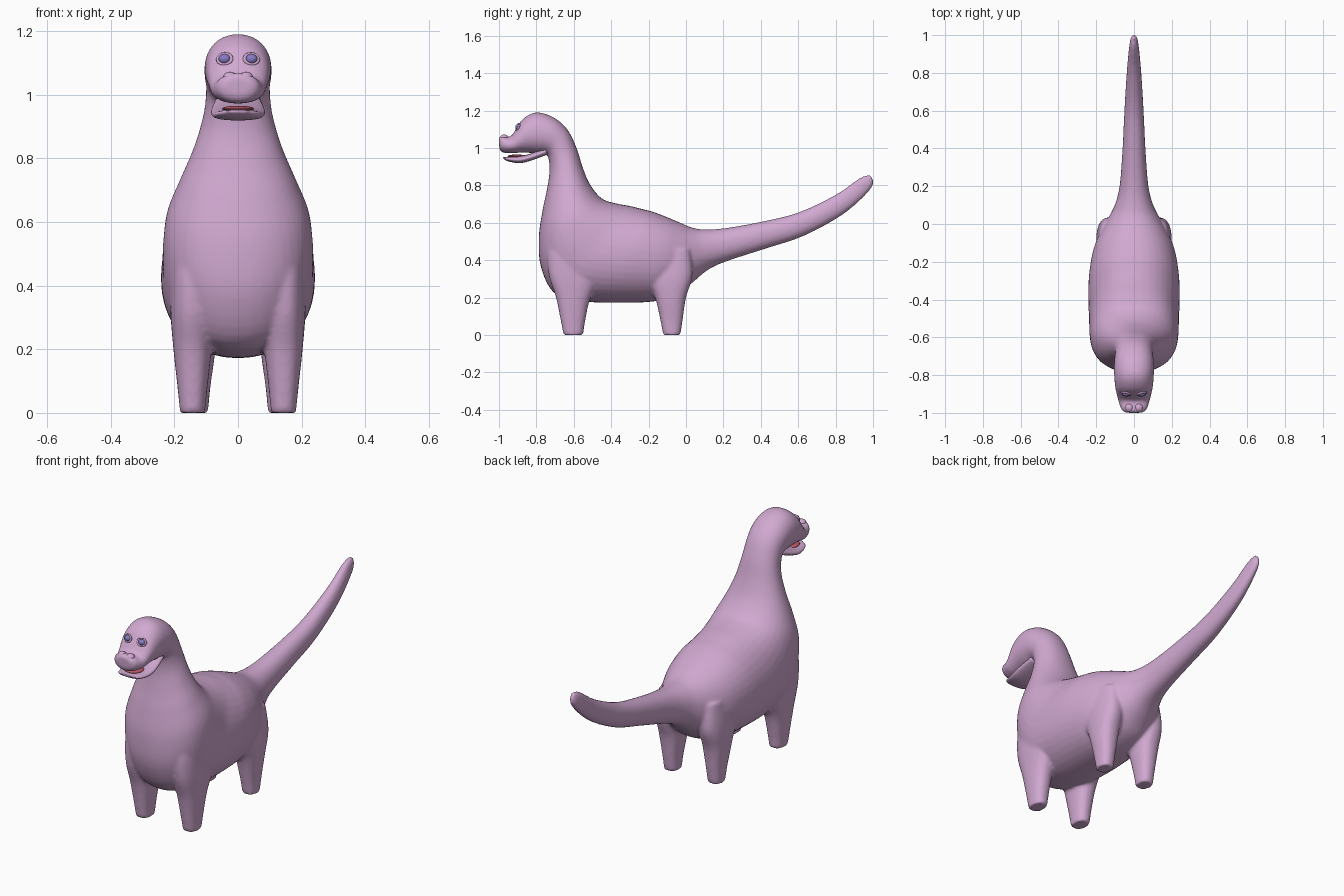
import bpy, bmesh, math
from mathutils import Vector


def material(name, rgb):
    m = bpy.data.materials.new(name)
    m.diffuse_color = (*rgb, 1)
    return m


PINK = material("pink_skin", (0.64, 0.40, 0.64))
RED = material("red_mouth", (0.50, 0.10, 0.13))
VIOLET = material("violet_eye", (0.24, 0.20, 0.55))


def spline(a, b, c, d, t):
    return 0.5 * (2 * b + (c - a) * t + (2 * a - 5 * b + 4 * c - d) * t * t
                  + (3 * b - a - 3 * c + d) * t ** 3)


def loft(bm, rings, cx=0.0, power=2.0, sides=40, steps=5):
    """Skin smooth rings; each is (y1, z1, y2, z2, half_width)."""
    n, dense = len(rings), []
    for i in range(n - 1):
        k = [rings[max(i - 1, 0)], rings[i], rings[i + 1], rings[min(i + 2, n - 1)]]
        for s in range(steps):
            dense.append([spline(*v, s / steps) for v in zip(*k)])
    dense.append(rings[-1])
    loops = []
    for y1, z1, y2, z2, w in dense:
        loop = []
        for j in range(sides):
            a = math.tau * j / sides
            c, s = math.cos(a), math.sin(a)
            c = math.copysign(abs(c) ** (2 / power), c)
            s = math.copysign(abs(s) ** (2 / power), s)
            loop.append(bm.verts.new((cx + w * s, (y1 + y2) / 2 + c * (y1 - y2) / 2,
                                      (z1 + z2) / 2 + c * (z1 - z2) / 2)))
        loops.append(loop)
    for a, b in zip(loops, loops[1:]):
        for j in range(sides):
            k = (j + 1) % sides
            bm.faces.new((a[j], a[k], b[k], b[j]))
    bm.faces.new(loops[0])
    bm.faces.new(loops[-1])


def finish(bm, name, mat):
    bmesh.ops.recalc_face_normals(bm, faces=bm.faces)
    for f in bm.faces:
        f.smooth = True
    me = bpy.data.meshes.new(name)
    bm.to_mesh(me)
    bm.free()
    ob = bpy.data.objects.new(name, me)
    bpy.context.collection.objects.link(ob)
    me.materials.append(mat)
    return ob


def ball(name, loc, size, mat):
    bpy.ops.mesh.primitive_uv_sphere_add(segments=24, ring_count=14, location=loc)
    ob = bpy.context.object
    ob.name, ob.scale = name, size
    ob.data.materials.append(mat)
    bpy.ops.object.shade_smooth()
    return ob


# head, neck, torso and tail in one sweep
HEAD_NECK = [
    (-1.00, 1.055, -0.998, 0.995, 0.045),
    (-0.985, 1.07, -0.98, 0.975, 0.067),
    (-0.94, 1.06, -0.93, 0.972, 0.084),
    (-0.91, 1.10, -0.89, 0.975, 0.092),
    (-0.87, 1.157, -0.85, 0.975, 0.10),
    (-0.80, 1.19, -0.80, 0.970, 0.105),
    (-0.71, 1.165, -0.755, 0.968, 0.105),
    (-0.635, 1.10, -0.735, 0.945, 0.10),
    (-0.585, 1.00, -0.73, 0.87, 0.108),
    (-0.55, 0.89, -0.745, 0.77, 0.138),
]
TORSO_TAIL = [
    (-0.51, 0.80, -0.768, 0.66, 0.18),
    (-0.45, 0.73, -0.787, 0.52, 0.222),
    (-0.38, 0.705, -0.775, 0.36, 0.235),
    (-0.30, 0.69, -0.70, 0.22, 0.238),
    (-0.24, 0.675, -0.55, 0.18, 0.242),
    (-0.18, 0.66, -0.36, 0.172, 0.238),
    (-0.10, 0.63, -0.17, 0.18, 0.215),
    (-0.03, 0.60, -0.04, 0.22, 0.175),
    (0.03, 0.575, 0.04, 0.285, 0.135),
    (0.09, 0.565, 0.12, 0.35, 0.10),
    (0.20, 0.57, 0.22, 0.395, 0.075),
    (0.40, 0.605, 0.42, 0.46, 0.06),
    (0.60, 0.655, 0.63, 0.53, 0.05),
    (0.80, 0.75, 0.84, 0.645, 0.037),
    (0.93, 0.84, 0.98, 0.77, 0.023),
    (0.985, 0.857, 1.003, 0.825, 0.011),
]
body = bmesh.new()
loft(body, HEAD_NECK + TORSO_TAIL, power=2.15)

# legs: front-to-back ring extents, rising into the torso
FRONT_LEG = [(-0.655, 0, -0.55, 0, 0.039), (-0.67, 0.08, -0.538, 0.08, 0.047),
             (-0.695, 0.2, -0.51, 0.2, 0.06), (-0.735, 0.33, -0.44, 0.33, 0.07),
             (-0.735, 0.48, -0.38, 0.48, 0.07), (-0.66, 0.62, -0.42, 0.62, 0.045)]
REAR_LEG = [(-0.122, 0, -0.03, 0, 0.039), (-0.137, 0.08, -0.018, 0.08, 0.046),
            (-0.165, 0.2, 0.0, 0.2, 0.062), (-0.21, 0.32, 0.035, 0.32, 0.066),
            (-0.20, 0.46, 0.02, 0.46, 0.05)]
for side in (-1, 1):
    loft(body, FRONT_LEG, side * 0.143, 2.4)
    loft(body, REAR_LEG, side * 0.133, 2.4)
body = finish(body, "body", PINK)
remesh = body.modifiers.new("blend", 'REMESH')
remesh.mode, remesh.voxel_size, remesh.use_smooth_shade = 'VOXEL', 0.009, True
soften = body.modifiers.new("soften", 'SMOOTH')
soften.factor, soften.iterations = 0.5, 6

# lower jaw
jaw = bmesh.new()
loft(jaw, [(-0.978, 0.952, -0.975, 0.942, 0.03), (-0.955, 0.953, -0.95, 0.928, 0.062),
           (-0.90, 0.955, -0.89, 0.919, 0.08), (-0.84, 0.967, -0.83, 0.932, 0.084),
           (-0.75, 1.00, -0.74, 0.965, 0.07)], power=2.4)
finish(jaw, "lower_jaw", PINK)
ball("tongue", (0, -0.905, 0.956), (0.05, 0.05, 0.009), RED)

# eyes with lids, and nostrils
for side, tag in ((-1, "right"), (1, "left")):
    ball(tag + "_eyeball", (side * 0.042, -0.897, 1.112), (0.019, 0.016, 0.016), VIOLET)
    bpy.ops.mesh.primitive_torus_add(location=(side * 0.042, -0.899, 1.112),
                                     rotation=(math.radians(70), 0, side * 0.25),
                                     major_radius=0.02, minor_radius=0.005,
                                     major_segments=28, minor_segments=10)
    lid = bpy.context.object
    lid.name, lid.scale = tag + "_eyelid", (1.1, 0.9, 1)
    lid.data.materials.append(PINK)
    bpy.ops.object.shade_smooth()
    ball(tag + "_nostril", (side * 0.025, -0.973, 1.055), (0.022, 0.022, 0.017), PINK)
